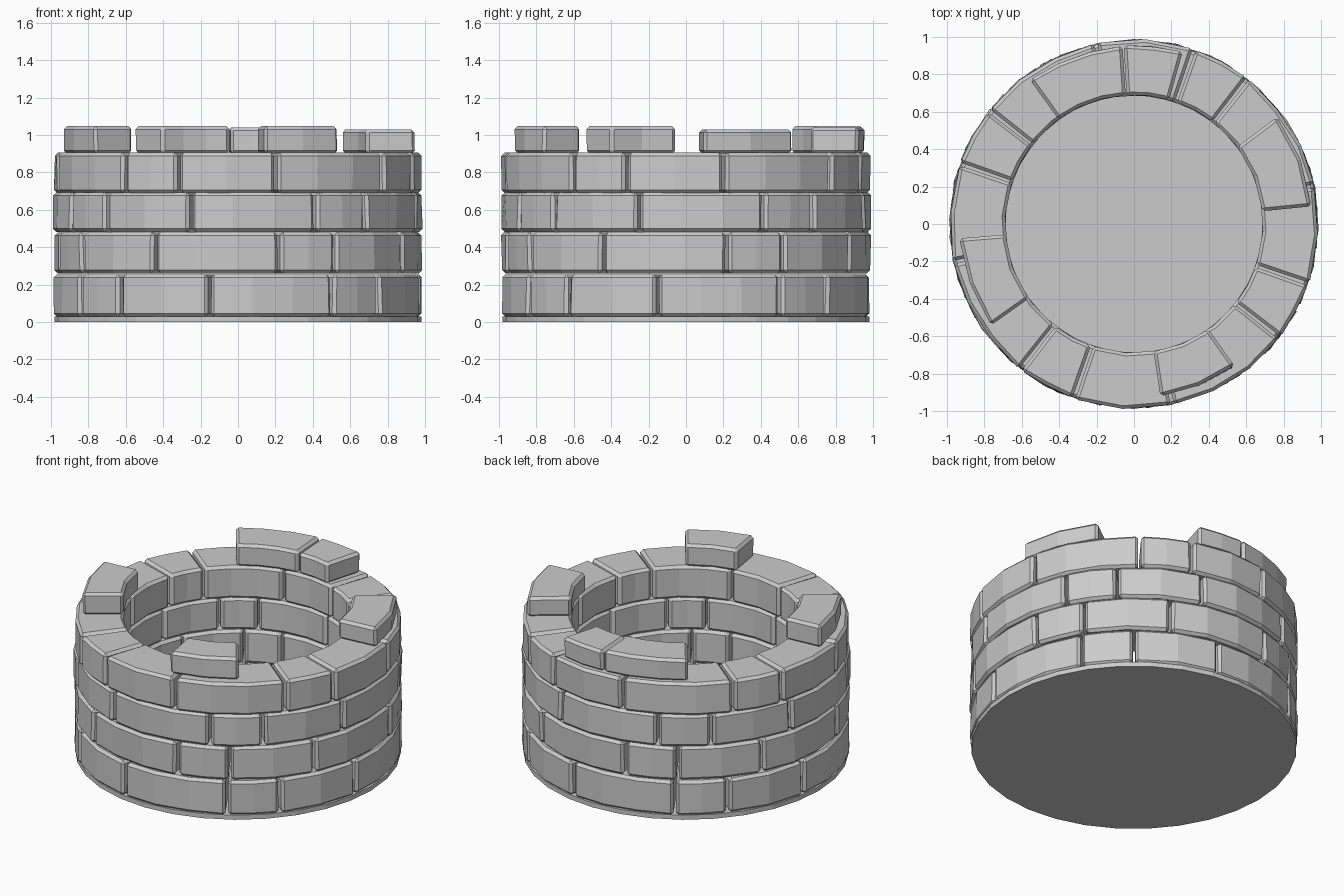
import bpy, bmesh, random
from math import cos, sin, radians

if "Cube" in bpy.data.objects:
    bpy.data.objects.remove(bpy.data.objects["Cube"])

random.seed(4)


def add_object(name, bm, bevel=0.0):
    bmesh.ops.recalc_face_normals(bm, faces=bm.faces)
    mesh = bpy.data.meshes.new(name)
    bm.to_mesh(mesh)
    bm.free()
    obj = bpy.data.objects.new(name, mesh)
    bpy.context.collection.objects.link(obj)
    if bevel:
        mod = obj.modifiers.new("chamfer", 'BEVEL')
        mod.width = bevel
        mod.segments = 1
        mod.limit_method = 'ANGLE'
        mod.angle_limit = radians(40)
    return obj


def add_brick(bm, a0, a1, r0, r1, z0, z1, gap=0.5, jitter=0.006):
    """Curved stone between two angles (degrees), with slightly uneven faces."""
    a0, a1 = a0 + gap, a1 - gap
    n = max(2, round((a1 - a0) / 12.5))
    rings = []
    for i in range(n + 1):
        a = radians(a0 + (a1 - a0) * i / n)
        ring = []
        for r, z in ((r0, z0), (r1, z0), (r1, z1), (r0, z1)):
            d = random.uniform(-jitter, jitter) if r == r1 else 0
            ring.append(bm.verts.new(((r + d) * cos(a), (r + d) * sin(a), z)))
        rings.append(ring)
    for p, q in zip(rings, rings[1:]):
        for k in range(4):
            m = (k + 1) % 4
            bm.faces.new((p[k], p[m], q[m], q[k]))
    bm.faces.new(rings[0])
    bm.faces.new(rings[-1])


# Thin floor slab
bm = bmesh.new()
bmesh.ops.create_cone(bm, cap_ends=True, segments=32, radius1=0.98,
                      radius2=0.98, depth=0.03)
bmesh.ops.translate(bm, verts=bm.verts, vec=(0, 0, 0.015))
add_object("floor_slab", bm)

# Four stone courses: a long, short and medium stone repeated in each quarter
courses = [(0.028, 0.255, 81), (0.26, 0.48, 63), (0.482, 0.693, 75), (0.69, 0.905, 12)]
joints = (0, 40, 59, 90)
for i, (z0, z1, turn) in enumerate(courses):
    bm = bmesh.new()
    for quarter in range(4):
        for a, b in zip(joints, joints[1:]):
            base = turn + 90 * quarter
            add_brick(bm, base + a, base + b, 0.69, 0.985, z0, z1)
    add_object(f"stone_course_{i + 1}", bm, 0.017)

# Loose raised stones on the rim: start angle, end angle, outer radius, top
bm = bmesh.new()
for a0, a1, r, top in ((5.5, 37, 0.955, 1.03), (74, 93.5, 0.955, 1.04),
                       (93.5, 126, 0.95, 1.047), (184.5, 215.5, 0.935, 1.047),
                       (278.5, 305.5, 0.93, 1.047)):
    add_brick(bm, a0, a1, 0.69, r, 0.9, top, 0.2, 0.004)
add_object("rim_stones", bm, 0.017)
